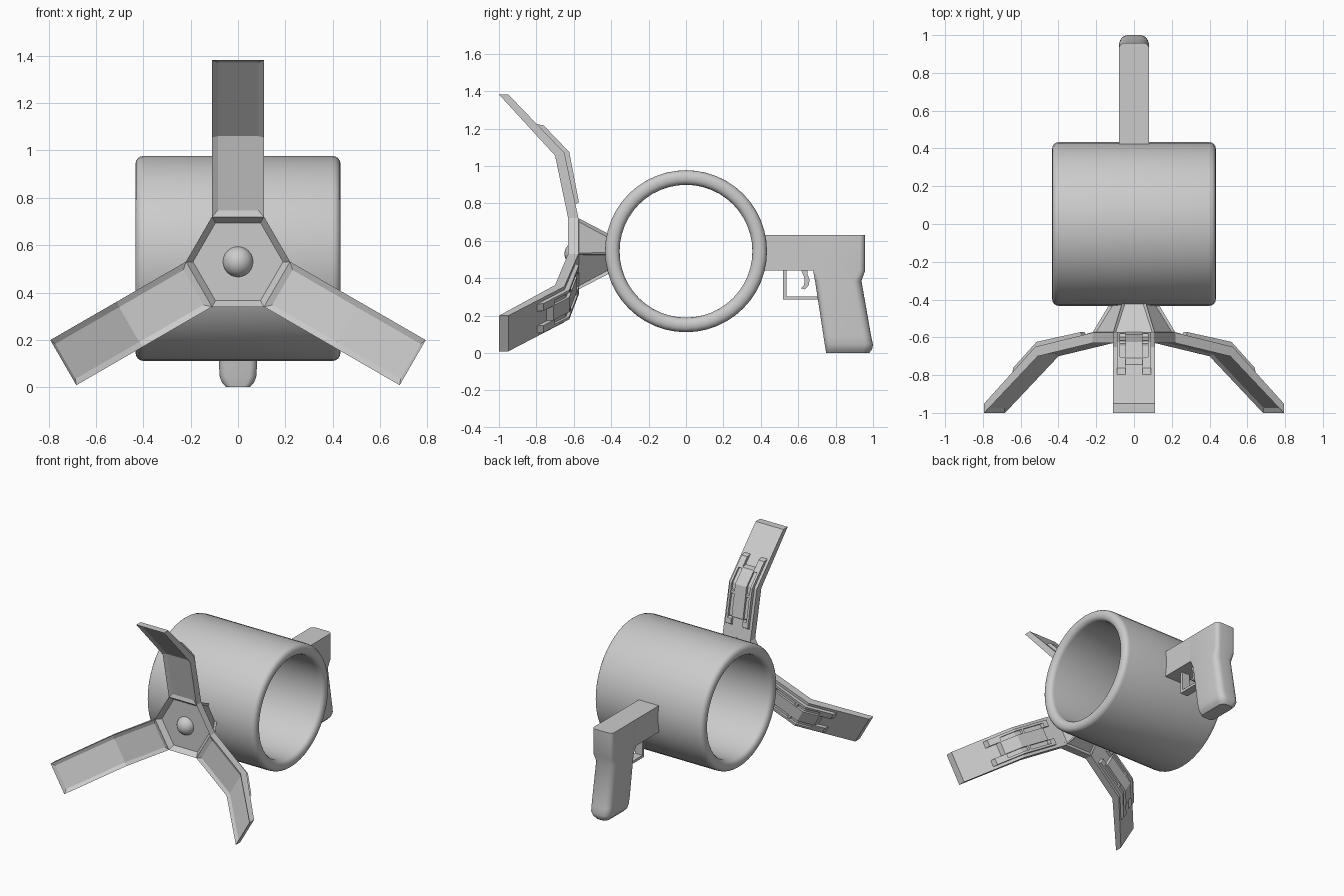
import bpy, bmesh
from math import pi, sin, cos, radians
from mathutils import Matrix, Vector

if "Cube" in bpy.data.objects:
    bpy.data.objects.remove(bpy.data.objects["Cube"])

HUB_Z = 0.53


def finish(bm, name, mat=None, smooth=None):
    bmesh.ops.recalc_face_normals(bm, faces=bm.faces)
    if mat:
        bm.transform(mat)
    me = bpy.data.meshes.new(name)
    bm.to_mesh(me)
    bm.free()
    ob = bpy.data.objects.new(name, me)
    bpy.context.collection.objects.link(ob)
    if smooth:
        bpy.ops.object.select_all(action='DESELECT')
        bpy.context.view_layer.objects.active = ob
        ob.select_set(True)
        bpy.ops.object.shade_smooth_by_angle(angle=radians(smooth))
    return ob


def loft(bm, rings, loop=False):
    """Bridge equal-length closed rings; cap the ends unless looped."""
    vs = [[bm.verts.new(p) for p in r] for r in rings]
    n, m = len(vs), len(vs[0])
    for i in range(n if loop else n - 1):
        a, b = vs[i], vs[(i + 1) % n]
        for j in range(m):
            k = (j + 1) % m
            bm.faces.new((a[j], a[k], b[k], b[j]))
    if not loop:
        bm.faces.new(vs[0])
        bm.faces.new(vs[-1])


def prism(bm, profile, x0, x1):
    """Extrude a (y, z) profile along x."""
    loft(bm, [[(x, y, z) for y, z in profile] for x in (x0, x1)])


# Open tube lying along x, with rounded lips
bm = bmesh.new()
R, r, H, b = 0.433, 0.355, 0.433, 0.034
section = []
for cx, cr, a0 in ((H - b, R - b, 90), (H - b, r + b, 0), (b - H, r + b, -90), (b - H, R - b, -180)):
    for i in range(5):
        a = radians(a0 - i * 22.5)
        section.append((cx + b * cos(a), cr + b * sin(a)))
N = 48
loft(bm, [[(x, q * cos(2 * pi * i / N), 0.544 + q * sin(2 * pi * i / N)) for x, q in section]
          for i in range(N)], loop=True)
finish(bm, "tube", smooth=40)


# Hexagonal hub: recessed front face and tapered neck with sunken panels
def hexagon(rad, y):
    return [(rad * cos(i * pi / 3), y, HUB_Z + rad * sin(i * pi / 3)) for i in range(6)]


bm = bmesh.new()
loft(bm, [hexagon(0.22, -0.63), hexagon(0.22, -0.575), hexagon(0.115, -0.40)])
bmesh.ops.recalc_face_normals(bm, faces=bm.faces)
bm.normal_update()
front = [f for f in bm.faces if f.normal.y < -0.9]
neck = [f for f in bm.faces if 0.2 < f.normal.y < 0.9]
bmesh.ops.inset_region(bm, faces=front, thickness=0.03, depth=0)
bmesh.ops.translate(bm, verts=front[0].verts, vec=(0, 0.035, 0))
bmesh.ops.inset_individual(bm, faces=neck, thickness=0.018, depth=-0.012)
finish(bm, "claw_hub")

# Round knob in the hub
bm = bmesh.new()
bmesh.ops.create_uvsphere(bm, u_segments=24, v_segments=12, radius=0.065)
finish(bm, "hub_knob", Matrix.Translation((0, -0.585, HUB_Z)), smooth=40)

# Three bent claw arms (modelled upright, then turned round the hub)
BACK = [(-0.575, 0.72), (-0.65, 1.07), (-0.95, 1.382)]
FRONT = [(-1.0, 1.382), (-0.70, 1.055), (-0.63, 0.72)]


def back_y(z):
    (y0, z0), (y1, z1) = BACK[:2] if z < BACK[1][1] else BACK[1:]
    return y0 + (y1 - y0) * (z - z0) / (z1 - z0)


def strip(bm, x0, x1, z0, z1, h=0.02):
    """Raised strip following the back of the arm, with sloped ends."""
    zb = BACK[1][1]
    mids = [zb] if z0 < zb < z1 else []
    low = [(back_y(z) - 0.008, z) for z in [z0] + mids + [z1]]
    c = 0.012
    top = [(back_y(z) + h * (1 if z < zb else 1.3), z + 0.004) for z in [z0 + c] + mids + [z1 - c]]
    prism(bm, low + top[::-1], x0, x1)


for n in range(3):
    turn = Matrix.Translation((0, 0, HUB_Z)) @ Matrix.Rotation(n * 2 * pi / 3, 4, 'Y') \
        @ Matrix.Translation((0, 0, -HUB_Z))
    bm = bmesh.new()
    prism(bm, BACK + FRONT, -0.11, 0.11)
    bmesh.ops.recalc_face_normals(bm, faces=bm.faces)
    bm.normal_update()
    inner = [f for f in bm.faces if f.normal.y < -0.5]
    bmesh.ops.inset_region(bm, faces=inner, thickness=0.025, depth=-0.012, use_even_offset=True)
    finish(bm, f"claw_arm_{n + 1}", turn)

    # slotted back plate with forked ends
    bm = bmesh.new()
    strip(bm, -0.045, 0.045, 0.84, 1.17)
    for s in (-1, 1):
        strip(bm, s * 0.074, s * 0.09, 0.79, 1.225)
        for z0, z1 in ((0.79, 0.85), (0.99, 1.03), (1.14, 1.225)):
            strip(bm, s * 0.045, s * 0.074, z0, z1)
        strip(bm, s * 0.045, s * 0.074, 0.84, 1.17, h=0.006)
    finish(bm, f"arm_back_plate_{n + 1}", turn)

# Handle body block
bm = bmesh.new()
prism(bm, [(0.40, 0.44), (0.685, 0.44), (0.685, 0.63), (0.40, 0.63)], -0.08, 0.08)
finish(bm, "handle_body")


# Pistol grip lofted from rounded rectangles
def rounded(y0, y1, w, rf, rb, z):
    pts = []
    for cx, cy, rad, a0 in ((w - rb, y1 - rb, rb, 0), (rb - w, y1 - rb, rb, 90),
                            (rf - w, y0 + rf, rf, 180), (w - rf, y0 + rf, rf, 270)):
        for i in range(6):
            a = radians(a0 + i * 18)
            pts.append((cx + rad * cos(a), cy + rad * sin(a), z))
    return pts


bm = bmesh.new()
loft(bm, [rounded(*s) for s in (
    (0.68, 0.958, 0.08, 0.004, 0.03, 0.63), (0.68, 0.958, 0.08, 0.004, 0.03, 0.44),
    (0.69, 0.938, 0.08, 0.03, 0.045, 0.385), (0.735, 0.99, 0.08, 0.03, 0.045, 0.09),
    (0.742, 1.0, 0.077, 0.03, 0.045, 0.045), (0.746, 0.995, 0.068, 0.03, 0.045, 0.02),
    (0.75, 0.98, 0.05, 0.025, 0.04, 0.0))])
finish(bm, "grip", smooth=35)

# Trigger guard and curved trigger
bm = bmesh.new()
prism(bm, [(0.518, 0.45), (0.518, 0.285), (0.72, 0.285), (0.72, 0.303), (0.538, 0.303), (0.538, 0.45)],
      -0.03, 0.03)
finish(bm, "trigger_guard")
bm = bmesh.new()
prism(bm, [(0.612, 0.45), (0.63, 0.41), (0.635, 0.385), (0.63, 0.36), (0.615, 0.345), (0.635, 0.34),
           (0.655, 0.36), (0.661, 0.39), (0.65, 0.42), (0.65, 0.45)], -0.018, 0.018)
finish(bm, "trigger")
